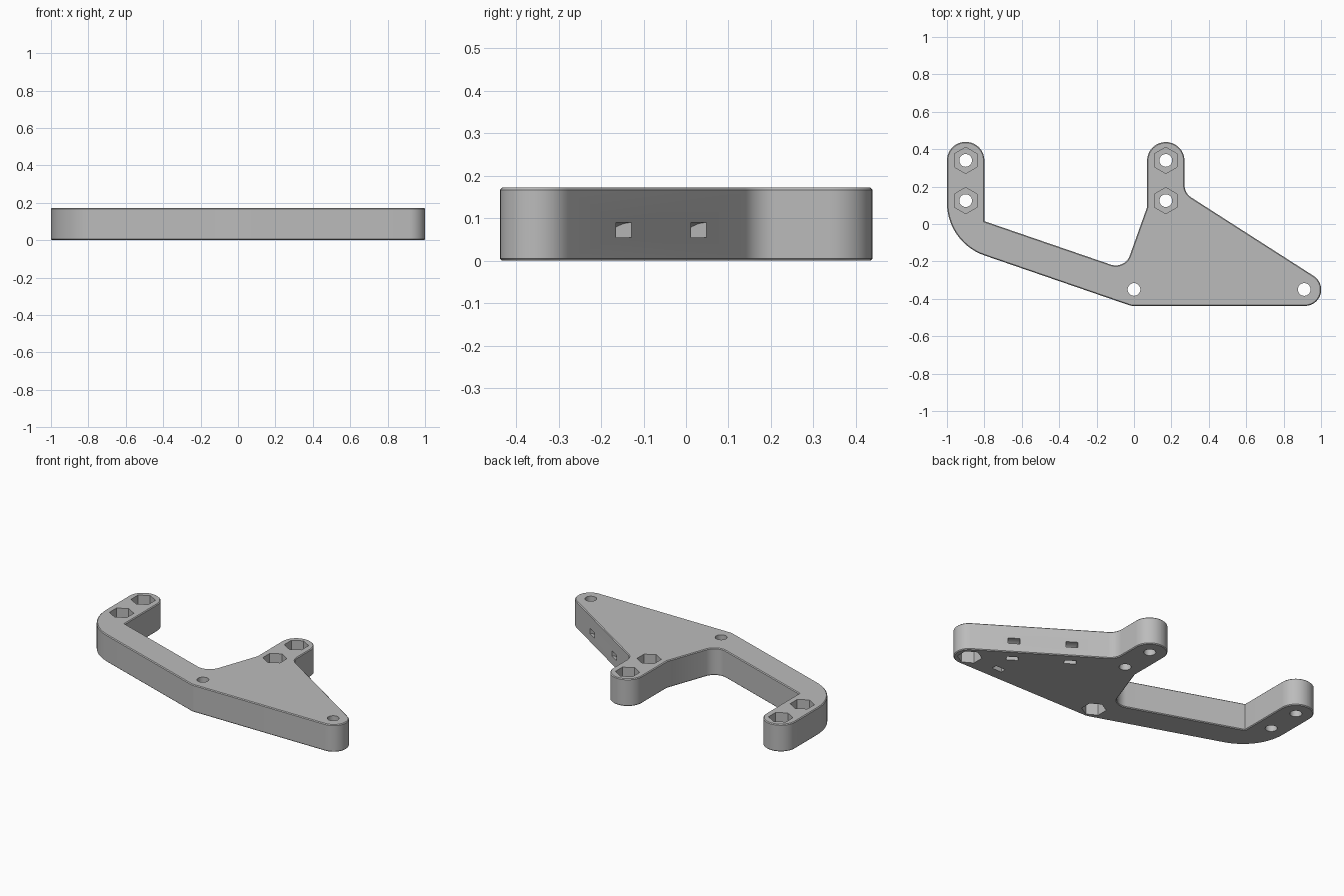
import bpy
import bmesh
from math import cos, sin, pi, radians, tan
from mathutils import Vector

HEIGHT = 0.172

cube = bpy.data.objects.get("Cube")
if cube:
    bpy.data.objects.remove(cube, do_unlink=True)

grey = bpy.data.materials.new("plain_grey")
grey.use_nodes = True
colour = (0.5, 0.5, 0.5, 1)
grey.diffuse_color = colour
grey.node_tree.nodes["Principled BSDF"].inputs["Base Color"].default_value = colour


def fillet(corners, steps=14):
    """Round each (x, y, radius) corner of a closed outline."""
    pts = []
    for i, (x, y, r) in enumerate(corners):
        p = Vector((x, y))
        if r == 0:
            pts.append(p)
            continue
        a = (Vector(corners[i - 1][:2]) - p).normalized()
        b = (Vector(corners[(i + 1) % len(corners)][:2]) - p).normalized()
        half = a.angle(b) / 2
        centre = p + (a + b).normalized() * (r / sin(half))
        start = p + a * (r / tan(half)) - centre
        end = p + b * (r / tan(half)) - centre
        sweep = start.angle(end)
        for k in range(steps + 1):
            t = k / steps
            pts.append(centre + (start * sin((1 - t) * sweep)
                                 + end * sin(t * sweep)) / sin(sweep))
    return pts


def prism(name, ring, push):
    """Extrude a closed ring of 3D points along a vector."""
    bm = bmesh.new()
    face = bm.faces.new([bm.verts.new(p) for p in ring])
    out = bmesh.ops.extrude_face_region(bm, geom=[face])
    moved = [v for v in out["geom"] if isinstance(v, bmesh.types.BMVert)]
    bmesh.ops.translate(bm, vec=push, verts=moved)
    bmesh.ops.recalc_face_normals(bm, faces=bm.faces)
    mesh = bpy.data.meshes.new(name)
    bm.to_mesh(mesh)
    bm.free()
    obj = bpy.data.objects.new(name, mesh)
    bpy.context.collection.objects.link(obj)
    mesh.materials.append(grey)
    return obj


def apply(obj, mod):
    bpy.context.view_layer.objects.active = obj
    bpy.ops.object.modifier_apply(modifier=mod.name)


def cut(obj, cutter):
    mod = obj.modifiers.new("cut", 'BOOLEAN')
    mod.operation = 'DIFFERENCE'
    mod.solver = 'EXACT'
    mod.object = cutter
    apply(obj, mod)
    bpy.data.objects.remove(cutter, do_unlink=True)


def column(x, y, r, sides, z0, z1):
    ring = [Vector((x + r * cos(pi / 2 + 2 * pi * i / sides),
                    y + r * sin(pi / 2 + 2 * pi * i / sides), z0))
            for i in range(sides)]
    return prism("cutter", ring, Vector((0, 0, z1 - z0)))


# Bracket plate: hooked arm, raised lug and triangular wing in one outline
outline = fillet([
    (-1, 0.44, 0.0995), (-1, -0.099, 0.297), (-0.015, -0.438, 0.087),
    (1.211, -0.438, 0.087), (0.27, 0.165, 0.08), (0.27, 0.438, 0.0995),
    (0.07, 0.438, 0.0995), (0.07, 0.09, 0), (-0.049, -0.243, 0.08),
    (-0.8, 0.015, 0), (-0.8, 0.438, 0.0995),
])
bracket = prism("bracket", [Vector((p.x, p.y, 0)) for p in outline],
                Vector((0, 0, HEIGHT)))

# Fine chamfer around the top and bottom rims
bevel = bracket.modifiers.new("rim", 'BEVEL')
bevel.width = 0.005
bevel.segments = 1
bevel.limit_method = 'ANGLE'
bevel.angle_limit = radians(75)
apply(bracket, bevel)

# Bolt holes with hexagonal nut pockets: from above on the lugs, below on the wing
upper = [(x, y) for x in (-0.9, 0.17) for y in (0.34, 0.125)]
lower = [(0, -0.35), (0.91, -0.35)]
for x, y in upper + lower:
    z0, z1 = (HEIGHT - 0.08, HEIGHT + 0.05) if (x, y) in upper else (-0.05, 0.08)
    cut(bracket, column(x, y, 0.07, 6, z0, z1))
    cut(bracket, column(x, y, 0.034, 32, -0.1, HEIGHT + 0.1))

# Curved strap tunnels from the sloping side to the underside
along = Vector((0.843, -0.538, 0))
inward = Vector((-0.538, -0.843, 0))
for x, y in ((0.755, -0.147), (0.48, 0.03)):
    base = Vector((x, y, 0)) - along * 0.034
    angles = [radians(-12 + 114 * i / 12) for i in range(13)]
    arc = [(0.09, a) for a in angles] + [(0.055, a) for a in reversed(angles)]
    ring = [base + inward * (r * cos(a)) + Vector((0, 0, r * sin(a))) for r, a in arc]
    cut(bracket, prism("cutter", ring, along * 0.068))

# Small strap slot under the front edge
slot = [Vector((0.7 + sx * 0.034, -0.347 + sy * 0.017, -0.05))
        for sx, sy in ((-1, -1), (1, -1), (1, 1), (-1, 1))]
cut(bracket, prism("cutter", slot, Vector((0, 0, 0.12))))

bpy.ops.object.select_all(action='DESELECT')
bracket.select_set(True)
bpy.context.view_layer.objects.active = bracket
bpy.ops.object.shade_smooth_by_angle(angle=radians(30))
